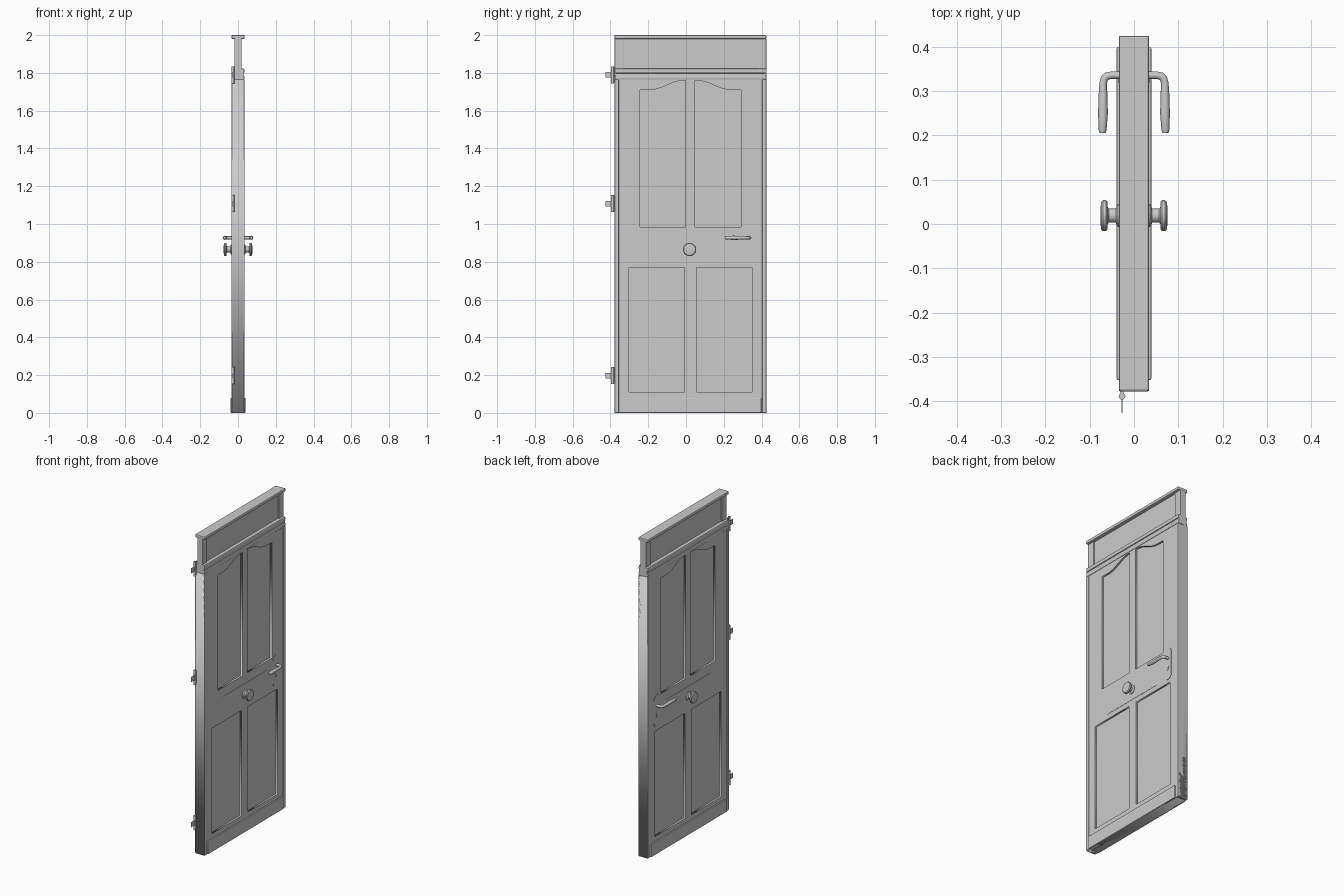
import bpy, bmesh, math
from mathutils import Vector

if "Cube" in bpy.data.objects:
    bpy.data.objects.remove(bpy.data.objects["Cube"])

YC = 0.0235            # door centre line
Y0, Y1 = -0.378, 0.425  # door edges


def finish(name, bm, mirror=False, bevel=0.0, smooth=False):
    bmesh.ops.recalc_face_normals(bm, faces=bm.faces)
    me = bpy.data.meshes.new(name)
    bm.to_mesh(me)
    bm.free()
    ob = bpy.data.objects.new(name, me)
    bpy.context.collection.objects.link(ob)
    if bevel:
        m = ob.modifiers.new("bevel", 'BEVEL')
        m.width, m.segments = bevel, 2
    if mirror:
        ob.modifiers.new("mirror", 'MIRROR')
    if smooth:
        activate(ob)
        bpy.ops.object.shade_smooth_by_angle(angle=math.radians(35))
    return ob


def activate(ob):
    bpy.ops.object.select_all(action='DESELECT')
    ob.select_set(True)
    bpy.context.view_layer.objects.active = ob


def box(name, x0, x1, y0, y1, z0, z1, **kw):
    bm = bmesh.new()
    bmesh.ops.create_cube(bm, size=1)
    for v in bm.verts:
        v.co = (x0 + (v.co.x + .5) * (x1 - x0), y0 + (v.co.y + .5) * (y1 - y0),
                z0 + (v.co.z + .5) * (z1 - z0))
    return finish(name, bm, **kw)


def prism(name, outline, x0, x1, **kw):
    """Extrude a (y, z) outline along x."""
    bm = bmesh.new()
    f = bm.faces.new([bm.verts.new((x0, y, z)) for y, z in outline])
    g = bmesh.ops.extrude_face_region(bm, geom=[f])['geom']
    bmesh.ops.translate(bm, vec=(x1 - x0, 0, 0),
                        verts=[e for e in g if isinstance(e, bmesh.types.BMVert)])
    return finish(name, bm, **kw)


def to_mesh(cu, name, rot=(0, 0, 0)):
    ob = bpy.data.objects.new(name, cu)
    bpy.context.collection.objects.link(ob)
    ob.rotation_euler = rot
    activate(ob)
    bpy.ops.object.convert(target='MESH')
    ob = bpy.context.object
    if any(rot):
        bpy.ops.object.transform_apply(location=False, rotation=True, scale=False)
    return ob


def spline(cu, pts, radii=None, cyclic=False):
    s = cu.splines.new('POLY')
    s.points.add(len(pts) - 1)
    for i, p in enumerate(pts):
        s.points[i].co = (*Vector(p).to_3d(), 1)
        s.points[i].radius = radii[i] if radii else 1
    s.use_cyclic_u = cyclic


def rect(y0, y1, z0, z1):
    return [(y0, z0), (y1, z0), (y1, z1), (y0, z1)]


# Panel outlines: arched pair on top, rectangular pair below
def arched(side):
    a, b = 0.025, 0.267
    pts = [(a, 0.985), (b, 0.985), (b, 1.71), (b - 0.045, 1.71)]
    for i in range(1, 13):
        t = i / 12
        pts.append((b - 0.045 - t * (b - 0.045 - a),
                    1.71 + 0.05 * math.sin(t * math.pi / 2 - 0.5 * math.sin(math.pi * t) * (1 - t))))
    pts = [(YC + side * y, z) for y, z in pts]
    return pts if side > 0 else pts[::-1]


def lower(side):
    a, b = sorted((YC + side * 0.032, YC + side * 0.326))
    return rect(a, b, 0.11, 0.77)


panels = [f(s) for f in (arched, lower) for s in (-1, 1)]

# Door leaf with openings
LEAF = 0.031
cu = bpy.data.curves.new("door_leaf", 'CURVE')
cu.dimensions, cu.fill_mode, cu.extrude = '2D', 'BOTH', LEAF
spline(cu, rect(Y0, Y1, 0, 1.765), cyclic=True)
for p in panels:
    spline(cu, p[::-1], cyclic=True)
to_mesh(cu, "door_leaf", (math.pi / 2, 0, math.pi / 2))

# Sunk panels with sloped moulding, both sides
for i, p in enumerate(panels):
    bm = bmesh.new()
    f = bm.faces.new([bm.verts.new((LEAF, y, z)) for y, z in p])
    f.normal_update()
    bmesh.ops.inset_region(bm, faces=[f], thickness=0.008)
    bmesh.ops.translate(bm, vec=(-0.011, 0, 0), verts=f.verts[:])
    finish(f"sunk_panel_{i}", bm, mirror=True)

# Edge strips and kick board
for n, a, b in (("hinge", Y0, -0.356), ("lock", 0.403, Y1)):
    box(f"{n}_edge_strip", -0.034, 0.034, a, b, 0, 1.765, bevel=0.003)
box("kick_board", -0.039, 0.039, -0.352, 0.399, 0, 0.08, bevel=0.003)

# Transom: mouldings, stiles, panel and cap
box("moulding_core", -0.028, 0.028, Y0, Y1, 1.76, 1.82)
for n, a, b in (("lower", 1.764, 1.787), ("upper", 1.797, 1.823)):
    box(f"{n}_moulding", -0.034, 0.034, Y0, Y1, a, b, bevel=0.007)
box("transom_panel", -0.012, 0.012, Y0 + 0.04, Y1 - 0.04, 1.81, 1.985)
for n, a, b in (("left", Y0, Y0 + 0.047), ("right", Y1 - 0.047, Y1)):
    box(f"transom_{n}_stile", -0.019, 0.019, a, b, 1.81, 1.985, bevel=0.003)
box("top_cap", -0.034, 0.034, Y0, Y1, 1.98, 2.0, bevel=0.005)

# Middle plate
box("middle_plate", 0.02, LEAF + 0.0015, -0.195, 0.238, 0.80, 0.928, mirror=True)

# Lock plate with rounded ends, and keyhole
plate = []
for k, z in ((0, 0.963), (math.pi, 0.823)):
    plate += [(0.332 + 0.031 * math.cos(k + math.pi * i / 12),
               z + 0.031 * math.sin(k + math.pi * i / 12)) for i in range(13)]
prism("lock_plate", plate, 0.025, LEAF + 0.0025, mirror=True)
key = [(0.332 + 0.014 * math.cos(math.radians(a)), 0.882 + 0.014 * math.sin(math.radians(a)))
       for a in range(-60, 241, 30)] + [(0.325, 0.853), (0.339, 0.853)]
prism("keyhole_surround", key, 0.025, LEAF + 0.004, mirror=True)

# Lever handles
cu = bpy.data.curves.new("lever_handle", 'CURVE')
cu.dimensions, cu.bevel_depth, cu.bevel_resolution, cu.use_fill_caps = '3D', 0.01, 4, True
path = [(0.025, 0.336), (0.05, 0.336), (0.061, 0.334), (0.067, 0.328), (0.0695, 0.318),
        (0.070, 0.29), (0.070, 0.25), (0.071, 0.212), (0.071, 0.206)]
spline(cu, [(x, y, 0.927) for x, y in path], [.85, .85, .85, .85, .85, 1, 1.1, .9, .7])
ob = to_mesh(cu, "lever_handle")
bpy.ops.object.shade_smooth_by_angle(angle=math.radians(40))
ob.modifiers.new("mirror", 'MIRROR')

# Round knobs, turned about the x axis
profile = [(0.028, 0.027), (0.036, 0.026), (0.039, 0.022), (0.041, 0.016), (0.057, 0.016),
           (0.060, 0.020), (0.060, 0.031), (0.063, 0.035), (0.070, 0.035), (0.074, 0.031),
           (0.0755, 0.020), (0.0755, 0.0)]
bm = bmesh.new()
vs = [bm.verts.new((x, 0.019, 0.865 + r)) for x, r in profile]
es = [bm.edges.new(e) for e in zip(vs, vs[1:])]
bmesh.ops.spin(bm, geom=vs + es, cent=(0, 0.019, 0.865), axis=(1, 0, 0),
               angle=2 * math.pi, steps=32)
bmesh.ops.remove_doubles(bm, verts=bm.verts, dist=1e-5)
finish("round_knob", bm, mirror=True, smooth=True)

# Hinges: pin barrel and wall leaf
for i, z in enumerate((0.197, 1.108, 1.79)):
    bm = bmesh.new()
    bmesh.ops.create_cone(bm, cap_ends=True, segments=16, radius1=0.0075, radius2=0.0075, depth=0.09)
    bmesh.ops.translate(bm, vec=(-0.027, -0.389, z), verts=bm.verts)
    finish(f"hinge_barrel_{i}", bm, smooth=True)
    box(f"hinge_leaf_{i}", -0.0285, -0.0255, -0.427, -0.385, z - 0.015, z + 0.015)
    box(f"hinge_mount_{i}", -0.030, -0.024, -0.388, -0.37, z - 0.042, z + 0.042)
